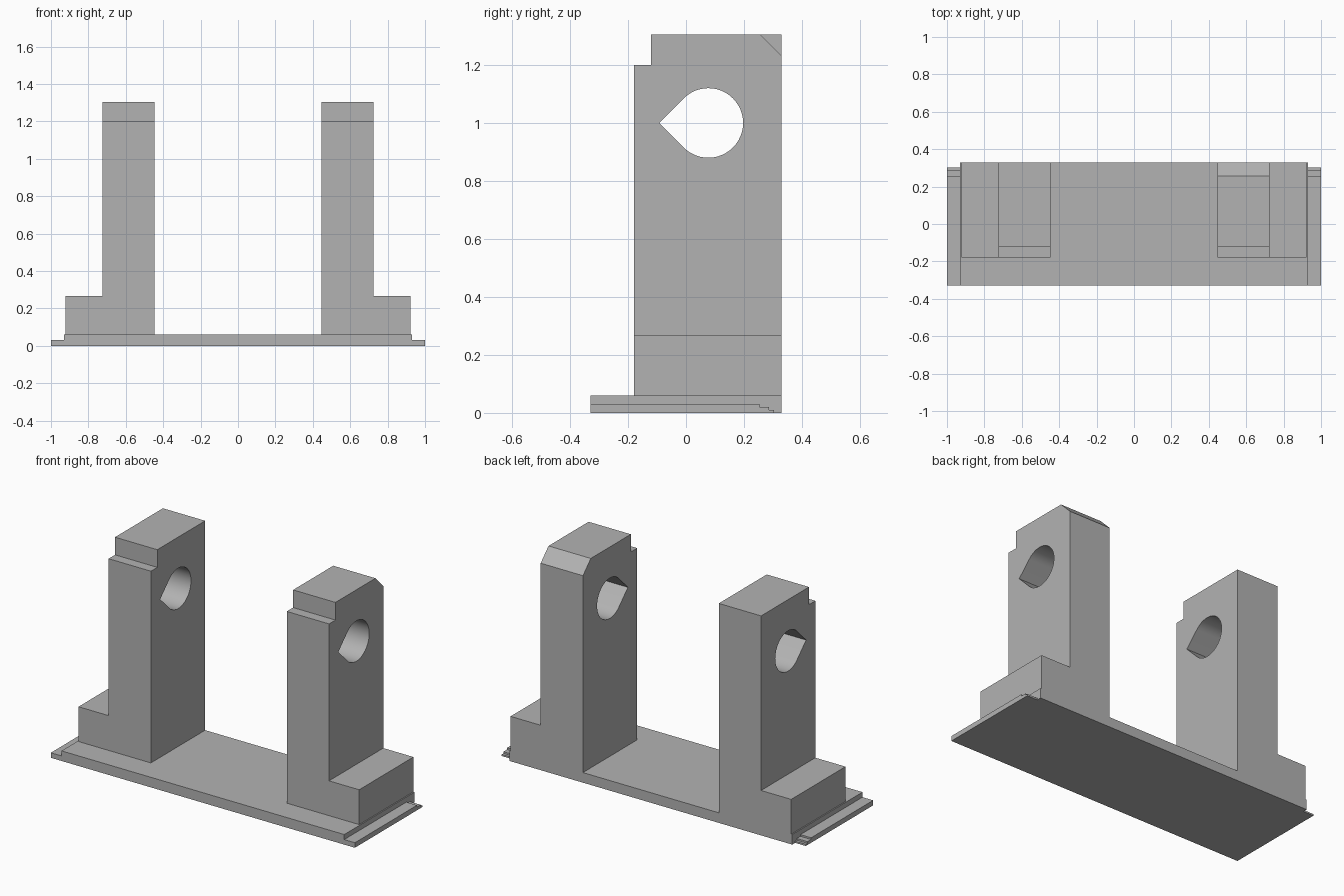
import bpy
import bmesh
from math import cos, sin, radians
from mathutils import Vector

cube = bpy.data.objects.get("Cube")
if cube:
    bpy.data.objects.remove(cube, do_unlink=True)

grey = bpy.data.materials.new("matte grey")
grey.use_nodes = True
grey.diffuse_color = (0.45, 0.45, 0.45, 1)
grey.node_tree.nodes["Principled BSDF"].inputs["Base Color"].default_value = grey.diffuse_color


def prism(name, profile, axis, start, end):
    """Extrude a flat profile along x (points are y, z) or y (points are x, z)."""
    place = {"x": lambda a, b: (start, a, b), "y": lambda a, b: (a, start, b)}[axis]
    way = Vector((1, 0, 0)) if axis == "x" else Vector((0, 1, 0))
    bm = bmesh.new()
    face = bm.faces.new([bm.verts.new(place(a, b)) for a, b in profile])
    swept = bmesh.ops.extrude_face_region(bm, geom=[face], use_keep_orig=True)
    moved = [v for v in swept["geom"] if isinstance(v, bmesh.types.BMVert)]
    bmesh.ops.translate(bm, verts=moved, vec=way * (end - start))
    bmesh.ops.recalc_face_normals(bm, faces=bm.faces)
    mesh = bpy.data.meshes.new(name)
    bm.to_mesh(mesh)
    bm.free()
    obj = bpy.data.objects.new(name, mesh)
    bpy.context.collection.objects.link(obj)
    mesh.materials.append(grey)
    return obj


def cut(obj, cutter):
    """Subtract the cutter, then discard it."""
    cutter.hide_render = True
    mod = obj.modifiers.new("cut", "BOOLEAN")
    mod.operation = "DIFFERENCE"
    mod.solver = "EXACT"
    mod.object = cutter
    bpy.context.view_layer.objects.active = obj
    bpy.ops.object.modifier_apply(modifier=mod.name)
    bpy.data.objects.remove(cutter, do_unlink=True)


FRONT, BACK = -0.18, 0.33
PLATE_TOP, TOP = 0.06, 1.305

# Base plate
prism("base_plate", [(-0.93, 0), (0.93, 0), (0.93, PLATE_TOP), (-0.93, PLATE_TOP)],
      "y", -BACK, BACK)

# Teardrop bore outline: round at the back, pointed at the front
RADIUS, BORE_Y, BORE_Z = 0.12, 0.077, 1.0
teardrop = [(BORE_Y - RADIUS * 2 ** 0.5, BORE_Z)]
for i in range(37):
    angle = radians(-135 + i * 7.5)
    teardrop.append((BORE_Y + RADIUS * cos(angle), BORE_Z + RADIUS * sin(angle)))

notch = [(-0.3, 1.2), (-0.12, 1.2), (-0.12, 1.4), (-0.3, 1.4)]
chamfer = [(0.157, 1.405), (0.43, 1.13), (0.43, 1.405)]
ledge = [(-BACK, 0), (0.303, 0), (0.303, 0.01), (0.287, 0.01), (0.287, 0.02),
         (0.253, 0.02), (0.253, 0.03), (-BACK, 0.03)]

for side, s in (("left", 1), ("right", -1)):
    # Low side ledge with small steps at its back end
    prism(side + "_ledge", ledge, "x", 0.93 * s, s)

    # Upright post with an outward foot
    outline = [(0.447, PLATE_TOP), (0.923, PLATE_TOP), (0.923, 0.267),
               (0.725, 0.267), (0.725, TOP), (0.447, TOP)]
    post = prism(side + "_post", [(x * s, z) for x, z in outline], "y", FRONT, BACK)
    cutters = {"notch": notch, "bore": teardrop}
    if side == "left":
        cutters["chamfer"] = chamfer
    for name, shape in cutters.items():
        cut(post, prism(name + "_cutter", shape, "x", 0.3 * s, 0.9 * s))

    # Smooth bore, crisp edges elsewhere
    bpy.ops.object.select_all(action="DESELECT")
    post.select_set(True)
    bpy.context.view_layer.objects.active = post
    bpy.ops.object.shade_smooth_by_angle(angle=radians(30))
